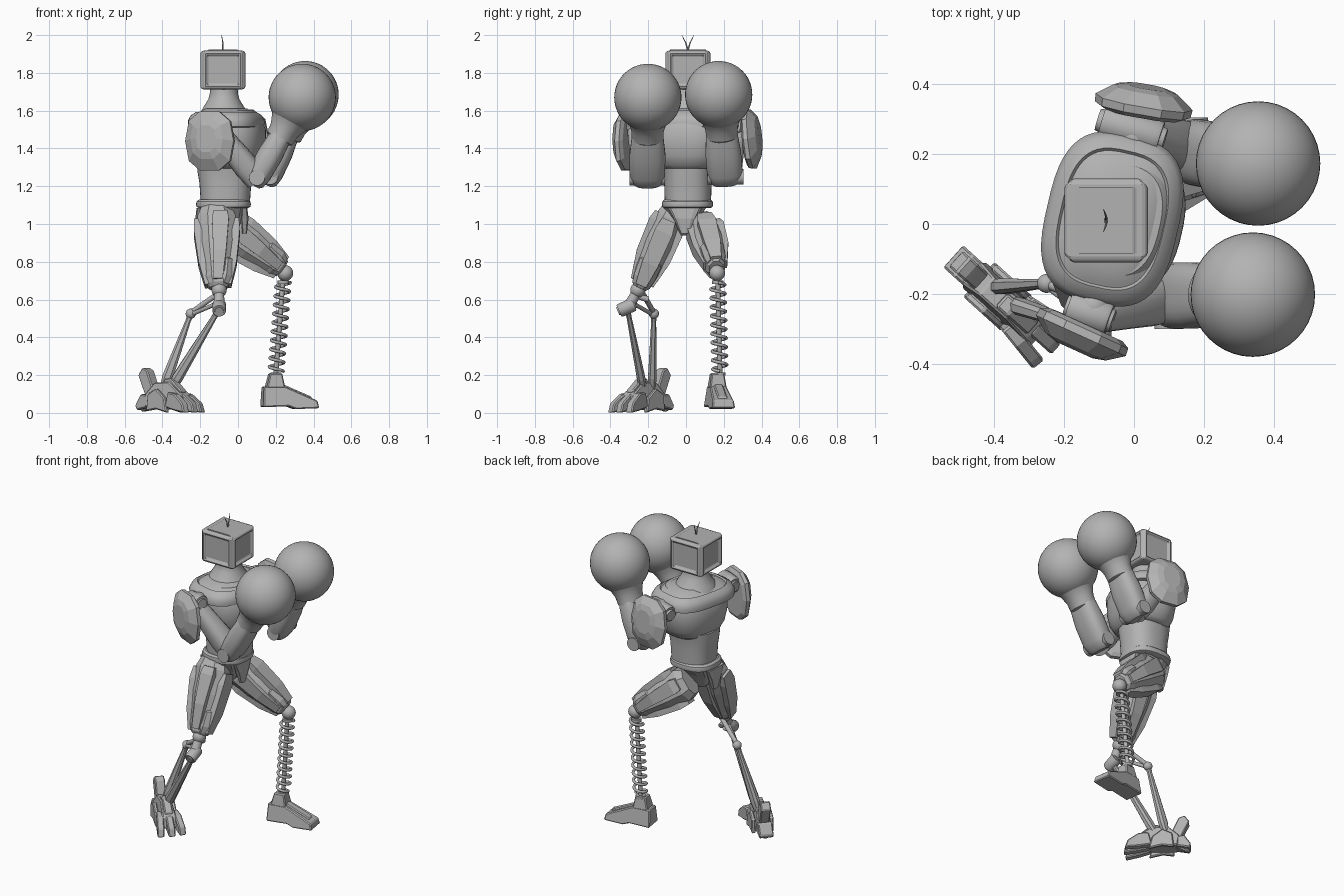
import bpy, bmesh, math
from mathutils import Vector as V, Matrix

old = bpy.data.objects.get("Cube")
if old:
    bpy.data.objects.remove(old)

GREY = (0.45, 0.45, 0.45, 1)
mat = bpy.data.materials.new("plain_grey")
mat.use_nodes = True
mat.diffuse_color = GREY
mat.node_tree.nodes["Principled BSDF"].inputs["Base Color"].default_value = GREY


def finish(name, bm, smooth=True, bevel=0):
    bmesh.ops.recalc_face_normals(bm, faces=bm.faces)
    me = bpy.data.meshes.new(name)
    bm.to_mesh(me)
    bm.free()
    me.materials.append(mat)
    if smooth:
        me.polygons.foreach_set("use_smooth", [True] * len(me.polygons))
        me.set_sharp_from_angle(angle=math.radians(35))
    ob = bpy.data.objects.new(name, me)
    bpy.context.collection.objects.link(ob)
    if bevel:
        m = ob.modifiers.new("soft_edges", "BEVEL")
        m.width, m.segments = bevel, 1
    return ob


def loft(name, a, b, secs, n=32, e=2, hint=(1, 0, 0), smooth=True):
    """Sections (t, half_x, half_y, shift_x, shift_y) strung along the axis a-b."""
    a, b = V(a), V(b)
    z = (b - a).normalized()
    x = V(hint)
    x = (x - z * x.dot(z)).normalized()
    y = z.cross(x)
    bm, rings = bmesh.new(), []
    grow = 1 / math.cos(math.pi / n) if n < 12 else 1
    for s in secs:
        t, ra, rb, ox, oy = (*s, 0, 0)[:5]
        ring = []
        for i in range(n):
            ang = (i + .5) * math.tau / n
            c, d = math.cos(ang), math.sin(ang)
            px = ox + ra * grow * math.copysign(abs(c) ** (2 / e), c)
            py = oy + rb * grow * math.copysign(abs(d) ** (2 / e), d)
            ring.append(bm.verts.new(a.lerp(b, t) + x * px + y * py))
        rings.append(ring)
    for r, q in zip(rings, rings[1:]):
        for i in range(n):
            j = (i + 1) % n
            bm.faces.new((r[i], r[j], q[j], q[i]))
    bm.faces.new(rings[0])
    bm.faces.new(rings[-1])
    return finish(name, bm, smooth)


def rod(name, a, b, r, r2=None, n=16):
    return loft(name, a, b, [(0, r, r), (1, r2 or r, r2 or r)], n, hint=(.3, .9, .2))


def drum(name, a, b, r):
    """Joint cylinder with a rim and a raised hub on each end."""
    loft(name, a, b, [(-.08, r * .5, r * .5), (-.08, r * .62, r * .62), (0, r * .66, r * .66),
                      (0, r * .9, r * .9), (.08, r, r), (.92, r, r), (1, r * .9, r * .9),
                      (1, r * .66, r * .66), (1.08, r * .62, r * .62)], 24, hint=(.1, .2, .9))


def ball(name, c, r):
    bm = bmesh.new()
    bmesh.ops.create_uvsphere(bm, u_segments=40, v_segments=24, radius=r)
    bmesh.ops.translate(bm, vec=V(c), verts=bm.verts)
    return finish(name, bm)


def prism(name, profile, width, origin, angle, side=0, taper=1, bevel=.006):
    """Side profile (along, up) extruded across, then turned about z."""
    bm = bmesh.new()
    top = max(p[1] for p in profile)
    low = min(p[1] for p in profile)
    rows = []
    for s in (-1, 1):
        rows.append([bm.verts.new((u, side + s * width / 2 * (1 + (taper - 1) * (w - low) / (top - low)), w))
                     for u, w in profile])
        bm.faces.new(rows[-1])
    k = len(profile)
    for i in range(k):
        j = (i + 1) % k
        bm.faces.new((rows[0][i], rows[0][j], rows[1][j], rows[1][i]))
    bm.transform(Matrix.Translation(V(origin)) @ Matrix.Rotation(math.radians(angle), 4, "Z"))
    return finish(name, bm, False, bevel)


# Head: box with a raised frame and sunken panel on each side
bm = bmesh.new()
bmesh.ops.create_cube(bm, size=1, matrix=Matrix.Translation((-.08, .01, 1.815)) @ Matrix.Diagonal((.215, .215, .205, 1)))
sides = [f for f in bm.faces if abs(f.normal.z) < .5]
bmesh.ops.inset_individual(bm, faces=sides, thickness=.014, depth=.012)
bmesh.ops.inset_individual(bm, faces=sides, thickness=.014, depth=0)
bmesh.ops.inset_individual(bm, faces=sides, thickness=.01, depth=-.014)
finish("head", bm, False, .007)
prism("head_top_plate", [(-.09, 0), (-.075, .007), (.075, .007), (.09, 0)], .19, (-.08, .01, 1.916), 0, bevel=0)
for s, nm in ((1, "left"), (-1, "right")):
    mid = V((-.08, .01 + s * .012, 1.96))
    rod(nm + "_antenna_base", (-.08, .01, 1.92), mid, .004, .003, 8)
    rod(nm + "_antenna_tip", mid, (-.087, .01 + s * .032, 2.0), .003, .001, 8)

# Torso, turned slightly to its right
turn = (math.cos(math.radians(13)), -math.sin(math.radians(13)), 0)
up = (0, 0, 1)
Z = lambda x, y, z: ((x, y, z), (x, y, z + 1))
loft("neck", *Z(-.075, .01, 0), [(1.58, .13, .14), (1.62, .108, .115), (1.66, .083, .085), (1.69, .075, .075),
                                (1.73, .073, .073)])
loft("chest", *Z(-.045, .012, 0), [(1.295, .13, .14), (1.31, .15, .165), (1.36, .175, .195), (1.43, .186, .212),
                                  (1.5, .185, .215), (1.56, .16, .2), (1.6, .12, .16)], 48, 2.5, turn)
loft("shoulder_yoke", *Z(-.062, .014, 0), [(1.51, .175, .225), (1.515, .188, .243), (1.545, .19, .246),
     (1.575, .176, .23), (1.592, .15, .2), (1.584, .143, .193), (1.588, .136, .185), (1.612, .1, .14)], 48, 2.9, turn)
loft("abdomen", *Z(-.067, .01, 0), [(1.1, .13, .122), (1.15, .133, .124), (1.22, .138, .126), (1.28, .148, .13),
                                   (1.33, .15, .14)], 40, 2.4)
loft("belt", *Z(-.077, .008, 0), [(1.085, .13, .122), (1.09, .142, .133), (1.105, .146, .136), (1.12, .142, .133),
                                 (1.13, .128, .122)], 40, 2.6)
loft("pelvis", *Z(-.085, -.005, 0), [(.94, .05, .025), (.97, .085, .04), (1.03, .115, .075), (1.09, .128, .118)],
     12, 2.8, smooth=False)
for x, nm in ((.035, "front"), (-.205, "back")):
    loft(nm + "_groin_plate", *Z(x, -.005, 0), [(.95, .012, .02), (1.03, .02, .05), (1.085, .014, .075)],
         8, 4, smooth=False)

# Arms with large round gloves
ARMS = {
    "right": dict(drum=((-.185, -.235, 1.52), (-.07, -.275, 1.53)), sh=(-.13, -.265, 1.52), elbow=(.1, -.205, 1.235),
                  glove=(.34, -.202, 1.67), pad=(-.15, -.315, 1.44), out=(-.4, -.88, 0)),
    "left": dict(drum=((-.09, .295, 1.51), (.075, .245, 1.52)), sh=(0, .275, 1.51), elbow=(.17, .21, 1.24),
                 glove=(.355, .173, 1.685), pad=(.028, .345, 1.45), out=(.17, .97, .1)),
}
for nm, p in ARMS.items():
    drum(nm + "_shoulder_joint", *p["drum"], .052)
    c, el, gl = V(p["pad"]), V(p["elbow"]), V(p["glove"])
    ball(nm + "_shoulder_ball", V(p["sh"]) * .9 + V((-.0, 0, .152)), .055)
    # faceted domed shield outside the shoulder
    loft(nm + "_shoulder_pad", c, c + V(p["out"]).normalized(),
         [(-.03, .13, .11), (-.018, .152, .132), (.005, .155, .134), (.04, .105, .09, .01), (.05, .07, .055, .012)],
         10, 2.5, up, False)
    loft(nm + "_upper_arm", p["sh"], el, [(0, .048, .045), (.2, .055, .055), (.45, .062, .062), (.75, .068, .072),
                                          (1, .062, .068)], 16, 2.6)
    rod(nm + "_elbow_pin", el + V((0, -.095, .01)), el + V((0, .095, .01)), .042)
    loft(nm + "_forearm", el + V((-.02, 0, -.03)), gl, [(0, .035, .06), (.03, .052, .08), (.12, .064, .095),
         (.35, .068, .095), (.55, .06, .084), (.62, .055, .074)], 24, 2.7)
    loft(nm + "_glove_cuff", el, gl, [(.48, .06, .074), (.5, .075, .084), (.6, .08, .086), (.7, .1, .102),
                                      (.82, .14, .14)], 32)
    ball(nm + "_glove", gl, .178)

# Thighs: faceted shell with armour strips
THIGHS = {"left": ((-.09, .085, 1.0), (.235, .16, .765), (.5, 0, .8)),
          "right": ((-.115, -.065, 1.08), (-.105, -.245, .66), (1, 0, 0))}
for nm, (a, b, h) in THIGHS.items():
    loft(nm + "_thigh", a, b, [(0, .08, .06), (.12, .1, .075), (.45, .092, .078), (.8, .072, .062),
                               (.96, .058, .05), (1, .045, .035)], 8, 2.3, h, False)
    for s in (1, -1):
        loft(nm + "_thigh_side_strip", a, b, [(.1, .03, .01, .02, s * .075), (.2, .036, .018, .02, s * .078),
             (.6, .028, .018, .012, s * .073), (.93, .02, .01, 0, s * .052)], 4, 5, h, False)
        loft(nm + "_thigh_edge_strip", a, b, [(.15, .015, .03, s * .1, 0), (.3, .022, .04, s * .095, 0),
             (.7, .02, .036, s * .076, 0), (.97, .012, .024, s * .055, 0)], 4, 5, h, False)
    loft(nm + "_knee_guard", a, b, [(.62, .06, .04, .012), (.68, .078, .06, .012), (.88, .07, .056, .006),
                                    (.97, .052, .045, .004)], 8, 3, h, False)

# Left shin: coil spring around a rod
ball("left_knee", (.25, .165, .74), .042)
top, foot = V((.24, .168, .7)), V((.2, .18, .2))
rod("left_shin_rod", top + V((0, 0, .03)), foot, .013)
for t, nm in ((0, "top"), (.97, "bottom")):
    c = top.lerp(foot, t)
    rod("spring_" + nm + "_seat", c, c + V((0, 0, -.018)), .03)
turns, steps = 10, 20
cu = bpy.data.curves.new("left_shin_spring", "CURVE")
cu.dimensions, cu.bevel_depth, cu.bevel_resolution = "3D", .0085, 2
sp = cu.splines.new("POLY")
sp.points.add(turns * steps)
for i, pt in enumerate(sp.points):
    ang = i / steps * math.tau
    c = top.lerp(foot, .02 + .94 * i / (turns * steps))
    pt.co = (*(c + V((math.cos(ang), math.sin(ang), 0)) * .038), 1)
cu.materials.append(mat)
bpy.context.collection.objects.link(bpy.data.objects.new("left_shin_spring", cu))

# Left foot: wedge shoe
L = (.2, .165, 0)
prism("left_foot", [(-.075, .03), (-.07, .14), (.045, .14), (.215, .065), (.225, .025), (.1, .02), (.06, .035)],
      .125, L, 9, taper=.7)
prism("left_foot_ridge", [(-.05, .12), (-.045, .15), (.04, .15), (.19, .085), (.19, .06)], .05, L, 9)
prism("left_ankle", [(-.055, .13), (-.035, .21), (.03, .21), (.045, .13)], .09, L, 9, taper=.75)

# Right shin: twin-bar linkage
ball("right_knee", (-.1, -.255, .65), .04)
rod("right_knee_link", (-.1, -.255, .65), (-.1, -.305, .56), .026, .03)
drum("right_shin_joint", (-.1, -.355, .54), (-.1, -.275, .575), .036)
rod("right_knee_crossbar", (-.1, -.29, .63), (-.11, -.2, .6), .016)
rod("right_strut_upper", (-.1, -.23, .635), (-.25, -.17, .53), .014)
rod("right_strut_lower", (-.11, -.28, .58), (-.25, -.175, .52), .011)
ball("right_rear_joint", (-.25, -.17, .525), .027)
for nm, a, b in (("front", (-.1, -.31, .55), (-.36, -.225, .12)), ("rear", (-.25, -.17, .525), (-.395, -.18, .13))):
    loft("right_shin_bar_" + nm, a, b, [(0, .018, .016), (.1, .014, .013), (.5, .022, .018), (.85, .028, .022),
                                        (1, .02, .02)], 8, 2.5, smooth=False)

# Right foot: clawed and segmented
R, A = (-.37, -.225, 0), -42
prism("right_foot_body", [(-.12, .03), (-.13, .1), (-.07, .16), (.03, .165), (.12, .1), (.14, .03)], .1, R, A, taper=.65)
prism("right_foot_instep", [(-.02, .12), (-.01, .18), (.03, .185), (.11, .12), (.1, .08)], .05, R, A)
prism("right_heel_spur", [(-.13, .07), (-.19, .2), (-.16, .24), (-.125, .225), (-.08, .12)], .06, R, A)
prism("right_heel_claw", [(-.1, .09), (-.16, .1), (-.2, .04), (-.19, .015), (-.11, .03)], .085, R, A)
for s in (-1, 0, 1):
    prism("right_toe", [(.04, .03), (.06, .11), (.12, .1), (.185, .05), (.2, 0), (.12, .012)], .042, R, A + s * 9,
          side=s * .036)
for s in (-1, 1):
    prism("right_foot_fin", [(-.1, .01), (-.09, .1), (-.03, .13), (.03, .08), (.05, 0), (-.03, .02)], .024, R, A,
          side=s * .055)
    prism("right_heel_toe", [(-.1, .06), (-.14, .08), (-.185, .02), (-.17, .005), (-.1, .03)], .03, R, A + s * 14,
          side=s * .04)
